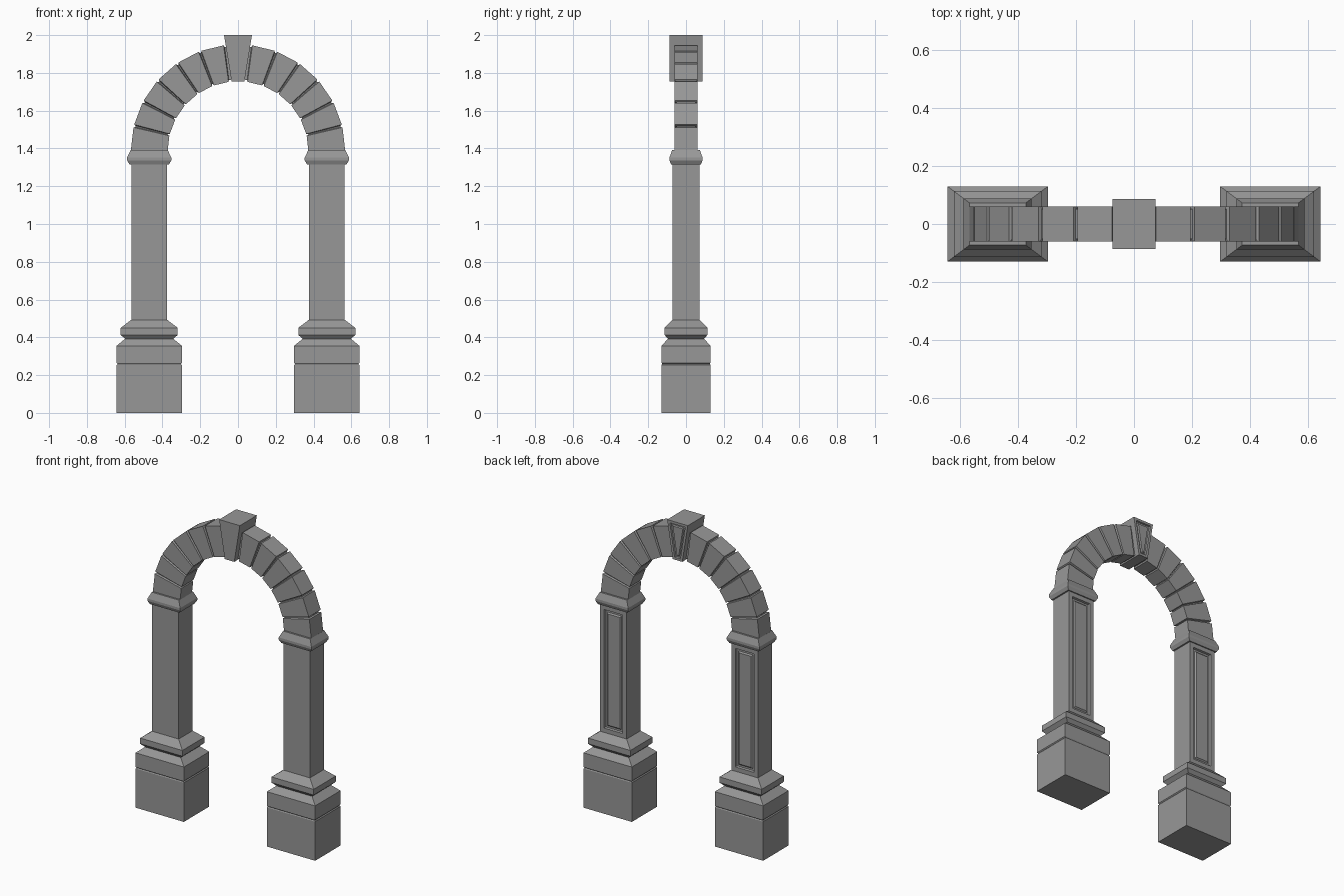
import bpy, bmesh, math

if "Cube" in bpy.data.objects:
    bpy.data.objects.remove(bpy.data.objects["Cube"])

PX = 0.47          # pillar centre offset
RATIO = 0.75       # pillar depth / width
CZ, RI, RO, AY = 1.383, 0.373, 0.568, 0.061   # arch centre height, radii, half depth

# Dark grey stone
stone = bpy.data.materials.new("dark_stone")
stone.diffuse_color = (0.31, 0.31, 0.31, 1)
stone.use_nodes = True
stone.node_tree.nodes["Principled BSDF"].inputs["Base Color"].default_value = stone.diffuse_color


def loft(name, rings, panel=None):
    """Skin a chain of four-cornered rings; optionally panel the back of one span."""
    bm = bmesh.new()
    loops = [[bm.verts.new(p) for p in r] for r in rings]
    backs = []
    for a, b in zip(loops, loops[1:]):
        for i in range(4):
            j = (i + 1) % 4
            f = bm.faces.new((a[i], a[j], b[j], b[i]))
            if i == 2:
                backs.append(f)
    bm.faces.new(loops[0][::-1])
    bm.faces.new(loops[-1])
    bmesh.ops.recalc_face_normals(bm, faces=bm.faces)
    if panel is not None:
        span, steps = panel
        for thickness, depth in steps:
            bmesh.ops.inset_region(bm, faces=[backs[span]], thickness=thickness,
                                   depth=depth, use_even_offset=True)
    me = bpy.data.meshes.new(name)
    bm.to_mesh(me)
    bm.free()
    me.materials.append(stone)
    ob = bpy.data.objects.new(name, me)
    bpy.context.collection.objects.link(ob)
    return ob


def rect(cx, hx, hy, z):
    return [(cx - hx, -hy, z), (cx + hx, -hy, z), (cx + hx, hy, z), (cx - hx, hy, z)]


def moulding(name, cx, profile, panel=None):
    return loft(name, [rect(cx, h, h * RATIO, z) for h, z in profile], panel)


# Stacked pillar parts as (half width, height) profiles
pedestal = [(.173, 0), (.173, .253), (.168, .259), (.173, .265), (.173, .355), (.128, .392)]
base = [(.128, .392), (.151, .413), (.151, .45), (.095, .493)]
shaft = [(.095, .493), (.095, 1.316)]
capital = [(.105, 1.316), (.117, 1.337), (.117, 1.352), (.097, 1.393)]
shaft_panel = (0, [(.028, 0), (.004, -.012), (.012, 0), (.008, .008)])

for side, s in (("left", -1), ("right", 1)):
    moulding(side + "_pedestal", s * PX, pedestal)
    moulding(side + "_base_moulding", s * PX, base)
    moulding(side + "_shaft", s * PX, shaft, shaft_panel)
    moulding(side + "_capital", s * PX, capital)

    # Six wedge stones with recessed joints between them
    step, gap, cut = math.pi / 13, math.radians(0.8), 0.010
    rings = []

    def section(angle, inset):
        c, d = math.cos(angle), math.sin(angle)
        ri, ro, y = RI + inset, RO - inset, AY - inset
        rings.append([(s * r * c, yy, CZ + r * d)
                      for r, yy in ((ri, -y), (ro, -y), (ro, y), (ri, y))])

    for k in range(6):
        a0, a1 = k * step, (k + 1) * step
        if k:
            section(a0 + gap * 0.4, cut)
            section(a0 + gap, 0)
        else:
            section(a0, 0)
        section(a1 - gap, 0)
        section(a1 - gap * 0.4, cut)
    section(math.pi / 2, cut)
    loft(side + "_arch_stones", rings)

# Keystone with a sunk panel on its back
loft("keystone", [rect(0, .034, .087, 1.755), rect(0, .074, .087, 2.0)],
     (0, [(.016, 0), (.003, -.01), (.008, 0), (.005, .007)]))
